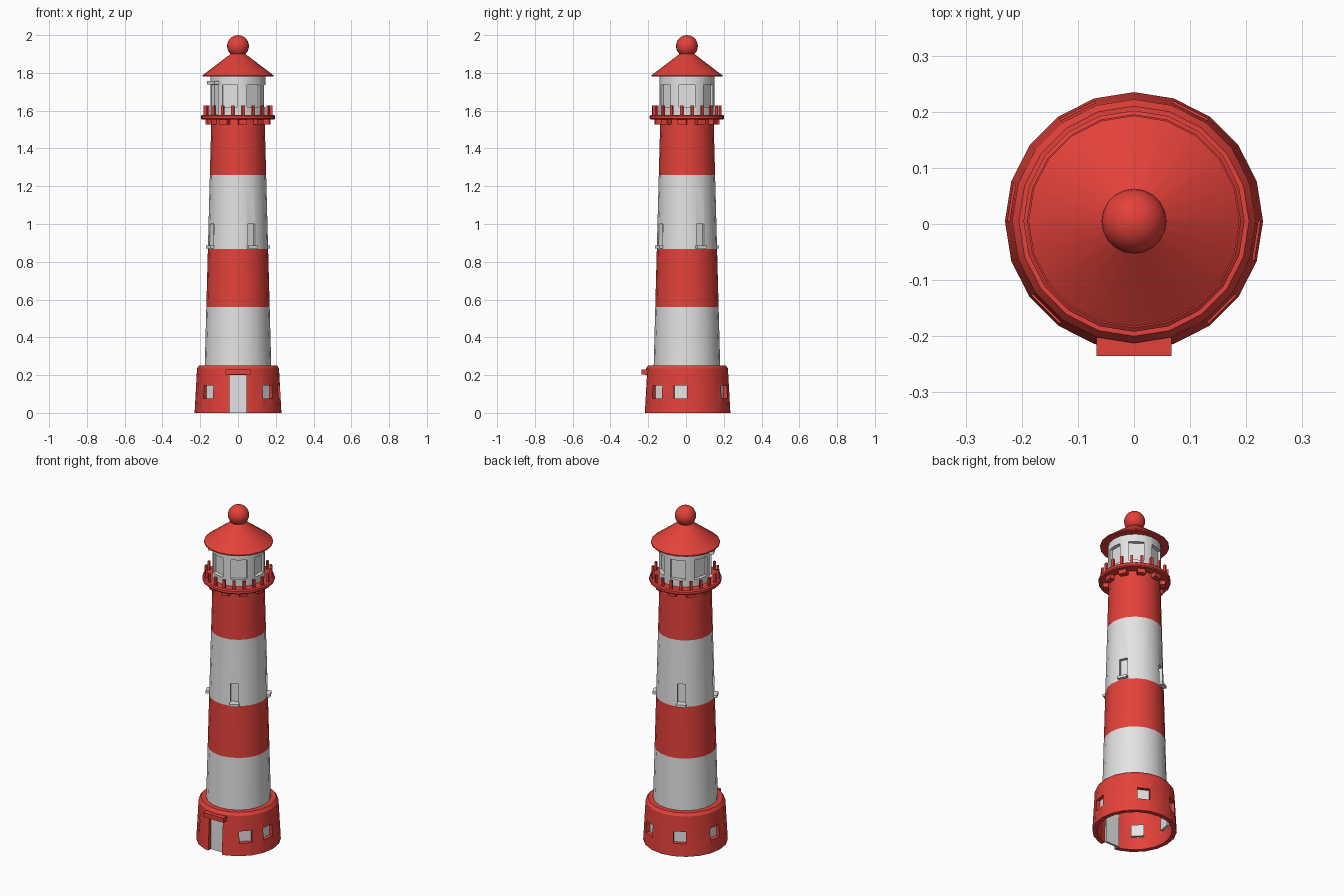
import bpy
import bmesh
import math
from mathutils import Matrix

CY = 0.005      # the tower axis sits just behind the centre
SIDES = 20

if "Cube" in bpy.data.objects:
    bpy.data.objects.remove(bpy.data.objects["Cube"], do_unlink=True)


def make_material(name, rgb):
    mat = bpy.data.materials.new(name)
    mat.use_nodes = True
    mat.diffuse_color = (*rgb, 1)
    mat.node_tree.nodes["Principled BSDF"].inputs["Base Color"].default_value = (*rgb, 1)
    return mat


RED = make_material("signal red", (0.77, 0.053, 0.042))
WHITE = make_material("painted white", (0.77, 0.77, 0.77))


def finish(name, bm, *mats):
    bmesh.ops.recalc_face_normals(bm, faces=bm.faces)
    mesh = bpy.data.meshes.new(name)
    bm.to_mesh(mesh)
    bm.free()
    obj = bpy.data.objects.new(name, mesh)
    bpy.context.collection.objects.link(obj)
    for mat in mats:
        mesh.materials.append(mat)
    return obj


def lathe(name, profile, *mats):
    """Revolve a closed (radius, height) outline around the tower axis."""
    bm = bmesh.new()
    rings = []
    for r, z in profile:
        ring = [bm.verts.new((r * math.cos(i * math.tau / SIDES),
                              r * math.sin(i * math.tau / SIDES) + CY, z))
                for i in range(SIDES)] if r else [bm.verts.new((0, CY, z))] * SIDES
        rings.append(ring)
    for a, b in zip(rings, rings[1:] + rings[:1]):
        for i in range(SIDES):
            j = (i + 1) % SIDES
            corners = list(dict.fromkeys((a[i], a[j], b[j], b[i])))
            if len(corners) > 2:
                bm.faces.new(corners)
    return finish(name, bm, *mats)


def blocks(name, angles, r0, r1, width, z0, z1, *mats):
    """Boxes set around the axis, reaching from radius r0 to r1."""
    bm = bmesh.new()
    for angle in angles:
        place = (Matrix.Translation((0, CY, 0))
                 @ Matrix.Rotation(math.radians(angle), 4, 'Z')
                 @ Matrix.Translation(((r0 + r1) / 2, 0, (z0 + z1) / 2))
                 @ Matrix.Diagonal((r1 - r0, width, z1 - z0, 1)))
        bmesh.ops.create_cube(bm, size=1, matrix=place)
    return finish(name, bm, *mats)


def activate(obj):
    bpy.ops.object.select_all(action='DESELECT')
    obj.select_set(True)
    bpy.context.view_layer.objects.active = obj


def cut(obj, cutter):
    mod = obj.modifiers.new("opening", 'BOOLEAN')
    mod.operation = 'DIFFERENCE'
    mod.solver = 'EXACT'
    mod.object = cutter
    activate(obj)
    bpy.ops.object.modifier_apply(modifier=mod.name)
    bpy.data.objects.remove(cutter, do_unlink=True)


def smooth(obj):
    activate(obj)
    bpy.ops.object.shade_smooth_by_angle(angle=math.radians(30))


# Hollow base with window and door openings
base = lathe("base", [(0.23, 0), (0.217, 0.235), (0.205, 0.252), (0, 0.252),
                      (0, 0.235), (0.197, 0.235), (0.205, 0)], RED)
base_windows = (-45, -9, 63, 117, 171, 225)
cut(base, blocks("cutter", base_windows, 0.15, 0.3, 0.07, 0.075, 0.145, RED))
cut(base, blocks("cutter", [-90], 0.15, 0.3, 0.09, -0.05, 0.2, RED))
smooth(base)
blocks("base_window_panes", base_windows, 0.185, 0.199, 0.07, 0.075, 0.145, WHITE)
blocks("front_door", [-90], 0.185, 0.199, 0.09, 0, 0.2, WHITE)
blocks("door_lintel", [-90], 0.2, 0.24, 0.134, 0.203, 0.23, RED)

# Tapered tower with alternating bands
bands = [0.25, 0.56, 0.867, 1.26, 1.56]
outline = [(0.176 - 0.035 * (z - bands[0]) / 1.31, z) for z in bands]
tower = lathe("tower", [(0, bands[0])] + outline + [(0, bands[-1])], WHITE, RED)
for face in tower.data.polygons:
    z = face.center.z
    face.material_index = int(bands[1] < z < bands[2] or z > bands[3])
tower_windows = [27 + 90 * k for k in range(4)]
cut(tower, blocks("cutter", tower_windows, 0.135, 0.25, 0.045, 0.885, 1.0, WHITE, RED))
smooth(tower)
blocks("tower_window_sills", tower_windows, 0.14, 0.177, 0.055, 0.87, 0.885, WHITE)

# Gallery with brackets and railing posts
smooth(lathe("gallery", [(0, 1.552), (0.19, 1.552), (0.197, 1.558), (0.197, 1.572),
                         (0.19, 1.578), (0, 1.578)], RED))
blocks("gallery_brackets", range(27, 387, 36), 0.12, 0.17, 0.045, 1.527, 1.555, RED)
blocks("railing_posts", range(9, 369, 18), 0.172, 0.185, 0.015, 1.575, 1.627, RED)

# Lantern room with recessed windows and a door
lantern = lathe("lantern_room", [(0, 1.576), (0.145, 1.576), (0.145, 1.79), (0, 1.79)], WHITE)
cut(lantern, blocks("cutter", range(-108, 163, 54), 0.122, 0.2, 0.085, 1.62, 1.735, WHITE))
cut(lantern, blocks("cutter", [207], 0.122, 0.2, 0.075, 1.58, 1.735, WHITE))
smooth(lantern)
blocks("lantern_door_lintel", [207], 0.13, 0.162, 0.09, 1.738, 1.756, WHITE)

# Roof and ball finial
smooth(lathe("roof", [(0, 1.78), (0.188, 1.78), (0.188, 1.787), (0.03, 1.907), (0, 1.907)], RED))
bm = bmesh.new()
bmesh.ops.create_uvsphere(bm, u_segments=SIDES, v_segments=12, radius=0.058,
                          matrix=Matrix.Translation((0, CY, 1.942)))
smooth(finish("roof_ball", bm, RED))
